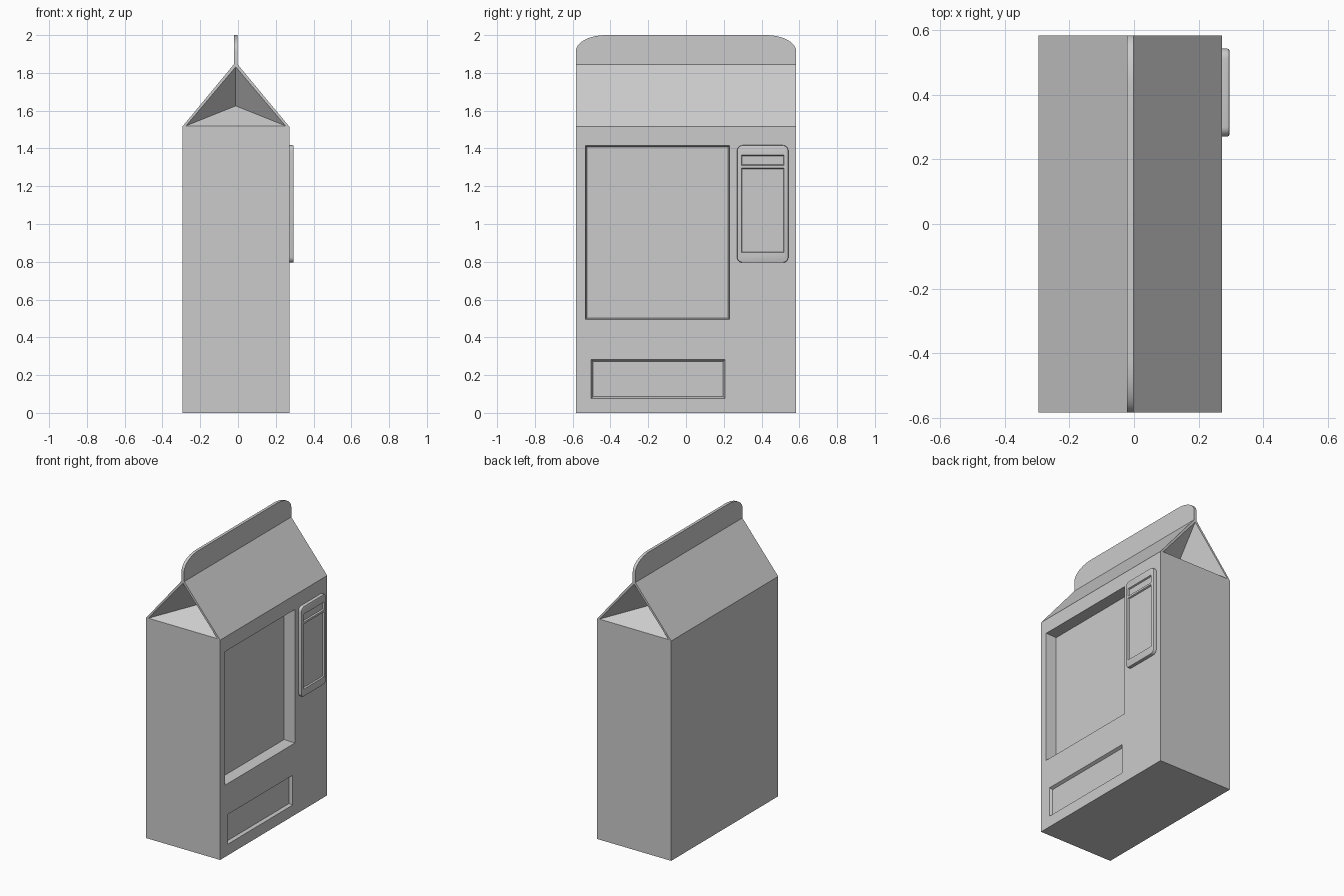
import bpy, bmesh, math
from mathutils import Vector

if "Cube" in bpy.data.objects:
    bpy.data.objects.remove(bpy.data.objects["Cube"])

FACE = 0.272      # x of the front panel side
HALF = 0.583      # half width along y
MID = -0.012      # x of the roof ridge


def solid(name, points):
    """Convex solid wrapped around the points, with clean flat faces."""
    bm = bmesh.new()
    for p in points:
        bm.verts.new(p)
    res = bmesh.ops.convex_hull(bm, input=bm.verts)
    junk = [g for g in res["geom_interior"] if isinstance(g, bmesh.types.BMVert)]
    if junk:
        bmesh.ops.delete(bm, geom=junk, context='VERTS')
    bmesh.ops.dissolve_limit(bm, angle_limit=0.005, verts=bm.verts, edges=bm.edges)
    bmesh.ops.recalc_face_normals(bm, faces=bm.faces)
    me = bpy.data.meshes.new(name)
    bm.to_mesh(me)
    bm.free()
    ob = bpy.data.objects.new(name, me)
    bpy.context.collection.objects.link(ob)
    return ob


def carve(target, cutter):
    """Subtract the cutter from the target and remove it."""
    cutter.hide_render = True
    mod = target.modifiers.new("carve", 'BOOLEAN')
    mod.operation = 'DIFFERENCE'
    mod.solver = 'EXACT'
    mod.object = cutter
    bpy.context.view_layer.objects.active = target
    bpy.ops.object.modifier_apply(modifier=mod.name)
    bpy.data.objects.remove(cutter)


def rect(x, y0, y1, z0, z1, inset=0.0):
    return [(x, y, z) for y in (y0 + inset, y1 - inset) for z in (z0 + inset, z1 - inset)]


def recess(target, face, depth, taper, *box):
    """Rectangular pocket with slightly tapered walls."""
    carve(target, solid("pocket_cutter", rect(face + 0.03, *box) + rect(face, *box)
                        + rect(face - depth, *box, taper)))


def round_rect(x, y0, y1, z0, z1, r, inset=0.0, steps=6):
    pts = []
    for cy, cz, start in ((y1 - r, z1 - r, 0), (y0 + r, z1 - r, 90),
                          (y0 + r, z0 + r, 180), (y1 - r, z0 + r, 270)):
        for i in range(steps + 1):
            a = math.radians(start + 90 * i / steps)
            pts.append((x, cy + (r - inset) * math.cos(a), cz + (r - inset) * math.sin(a)))
    return pts


# carton body with gable roof
profile = [(-0.295, 0), (FACE, 0), (FACE, 1.515), (MID + 0.01, 1.845),
           (MID - 0.01, 1.845), (-0.295, 1.515)]
body = solid("carton_body", [(x, y, z) for y in (-HALF, HALF) for x, z in profile])

# folded-in gable ends
for s in (-1, 1):
    tip = Vector((MID, s * (HALF - 0.15), 1.625))
    rim = [Vector((-0.275, s * HALF, 1.52)), Vector((0.251, s * HALF, 1.52)),
           Vector((MID, s * HALF, 1.832))]
    carve(body, solid("gable_cutter", [tip] + [tip + (p - tip) * 1.2 for p in rim]))

# display window and delivery slot
recess(body, FACE, 0.075, 0.008, -0.532, 0.23, 0.495, 1.415)
recess(body, FACE, 0.02, 0.009, -0.502, 0.206, 0.077, 0.282)

# sealed top fin with rounded corners
outline = [(-HALF, 1.835), (HALF, 1.835)]
for i in range(11):
    a = math.radians(9 * i)
    y, z = HALF - 0.16 + 0.16 * math.cos(a), 1.915 + 0.085 * math.sin(a)
    outline += [(y, z), (-y, z)]
fin = solid("top_fin", [(x, y, z) for x in (MID - 0.01, MID + 0.01) for y, z in outline])

# raised control panel with two inset areas
box = (0.27, 0.542, 0.795, 1.417, 0.03)
panel = solid("control_panel", round_rect(FACE - 0.005, *box) + round_rect(0.288, *box)
              + round_rect(0.293, *box, 0.002) + round_rect(0.295, *box, 0.007))
recess(panel, 0.295, 0.01, 0.004, 0.293, 0.519, 0.848, 1.296)
recess(panel, 0.295, 0.01, 0.004, 0.293, 0.519, 1.31, 1.364)

# smooth only the rounded rims
for ob in (fin, panel):
    bpy.ops.object.select_all(action='DESELECT')
    ob.select_set(True)
    bpy.context.view_layer.objects.active = ob
    bpy.ops.object.shade_smooth_by_angle(angle=math.radians(30))
